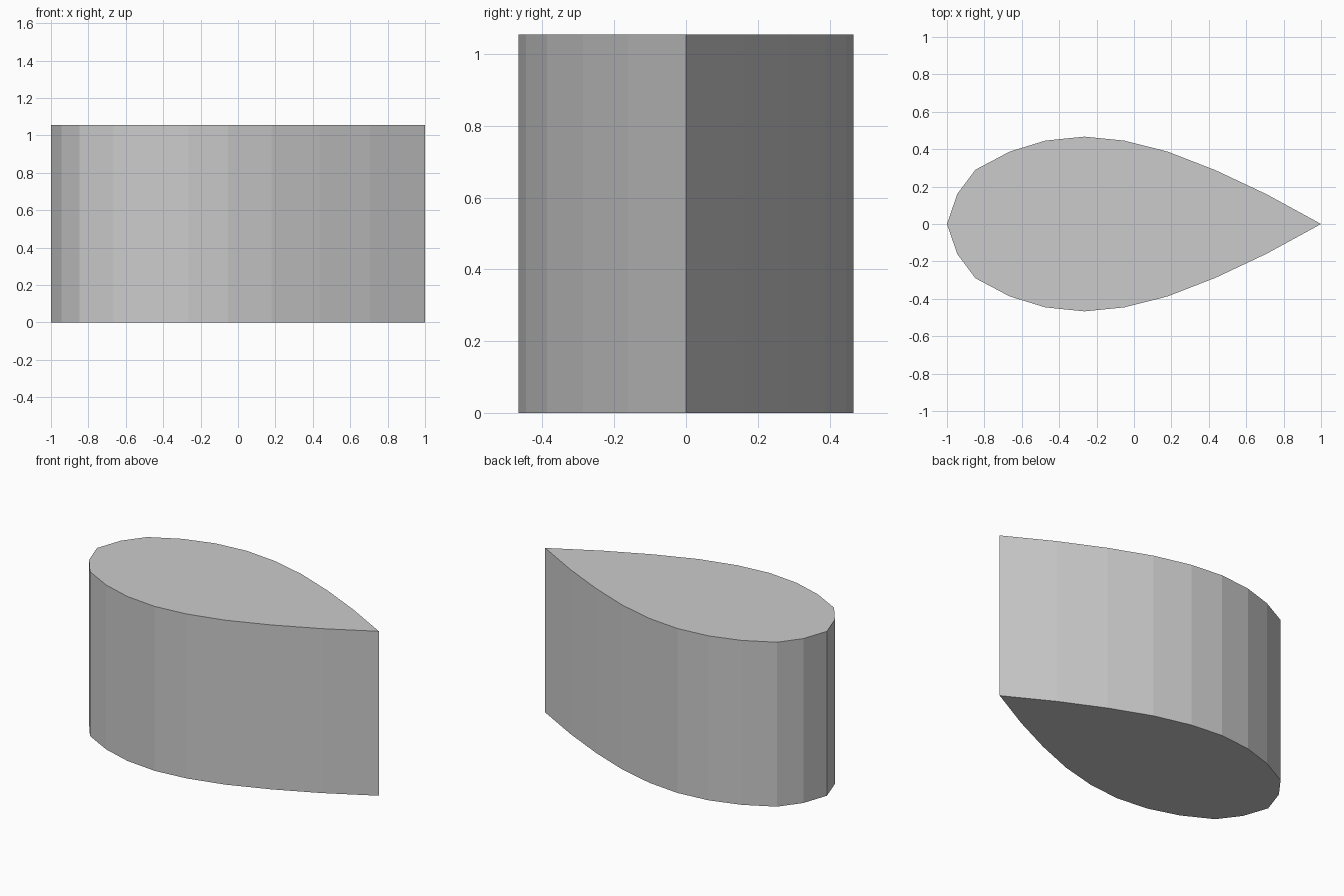
import bpy, bmesh
from mathutils import Vector

if "Cube" in bpy.data.objects:
    bpy.data.objects.remove(bpy.data.objects["Cube"])

HEIGHT = 1.055

# Upper half of the teardrop outline, rounded nose to pointed tail
half = [(-0.945, 0.16), (-0.848, 0.29), (-0.665, 0.387), (-0.473, 0.446),
        (-0.265, 0.467), (-0.053, 0.446), (0.18, 0.387), (0.437, 0.287),
        (0.707, 0.16)]
nose, tail = (-1.0, 0.0), (1.0, 0.0)

# Mirror the half to close the outline, counter-clockwise
outline = [nose] + [(x, -y) for x, y in half] + [tail] + half[::-1]

# Extrude the outline into a flat-faced teardrop prism
bm = bmesh.new()
base = bm.faces.new([bm.verts.new((x, y, 0)) for x, y in outline])
ext = bmesh.ops.extrude_face_region(bm, geom=[base], use_keep_orig=True)
top_verts = [g for g in ext["geom"] if isinstance(g, bmesh.types.BMVert)]
bmesh.ops.translate(bm, verts=top_verts, vec=Vector((0, 0, HEIGHT)))
bmesh.ops.recalc_face_normals(bm, faces=bm.faces)

mesh = bpy.data.meshes.new("teardrop_prism")
bm.to_mesh(mesh)
bm.free()
bpy.context.collection.objects.link(bpy.data.objects.new("teardrop_prism", mesh))
